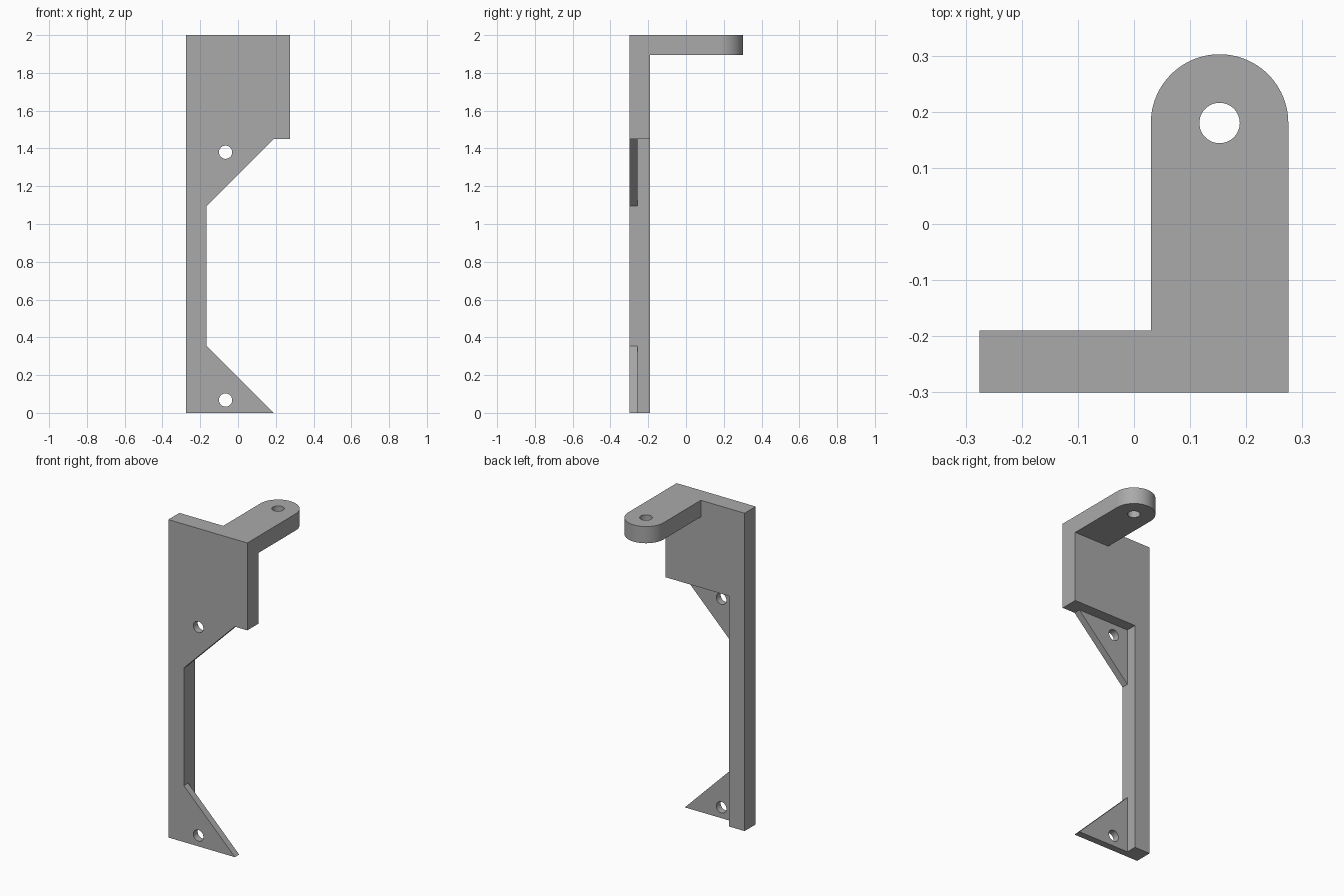
import bpy
import bmesh
from math import cos, sin, pi
from mathutils import Vector

cube = bpy.data.objects.get("Cube")
if cube:
    bpy.data.objects.remove(cube, do_unlink=True)

grey = bpy.data.materials.new("plain grey")
grey.use_nodes = True
colour = (0.4, 0.4, 0.4, 1)
grey.diffuse_color = colour
grey.node_tree.nodes["Principled BSDF"].inputs["Base Color"].default_value = colour

FRONT, BACK, GUSSET_BACK = -0.30, -0.19, -0.257
LEFT, RIGHT, POST_X = -0.275, 0.275, -0.167
ARM_X, ARM_Y, ARM_R = 0.1525, 0.18, 0.1225


def prism(name, outline, axis, start, end):
    """Extrude a 2D outline along y (outline in x, z) or z (outline in x, y)."""
    bm = bmesh.new()
    place = (lambda p: (p[0], start, p[1])) if axis == "y" else (lambda p: (p[0], p[1], start))
    face = bm.faces.new([bm.verts.new(place(p)) for p in outline])
    shift = Vector((0, end - start, 0)) if axis == "y" else Vector((0, 0, end - start))
    new = bmesh.ops.extrude_face_region(bm, geom=[face])["geom"]
    bmesh.ops.translate(bm, vec=shift, verts=[v for v in new if isinstance(v, bmesh.types.BMVert)])
    bmesh.ops.recalc_face_normals(bm, faces=bm.faces)
    mesh = bpy.data.meshes.new(name)
    bm.to_mesh(mesh)
    bm.free()
    mesh.materials.append(grey)
    obj = bpy.data.objects.new(name, mesh)
    bpy.context.scene.collection.objects.link(obj)
    return obj


def arc(cx, cy, radius, sweep, steps):
    return [(cx + radius * cos(sweep * i / steps), cy + radius * sin(sweep * i / steps))
            for i in range(steps + 1)]


def circle(cx, cy, radius):
    return arc(cx, cy, radius, 2 * pi, 48)[:-1]


def combine(target, other, operation):
    mod = target.modifiers.new(other.name, "BOOLEAN")
    mod.operation = operation
    mod.solver = "EXACT"
    mod.object = other
    bpy.context.view_layer.objects.active = target
    bpy.ops.object.modifier_apply(modifier=mod.name)
    bpy.data.objects.remove(other, do_unlink=True)


# Upright post with the wide upper plate
bracket = prism("bracket", [(LEFT, 0), (POST_X, 0), (POST_X, 1.45), (RIGHT, 1.45),
                            (RIGHT, 2), (LEFT, 2)], "y", FRONT, BACK)

# Thin triangular gussets, overlapping the post
inner = POST_X - 0.05
upper = prism("upper_gusset", [(inner, 1.095), (POST_X, 1.095), (0.188, 1.45), (0.188, 1.5),
                               (inner, 1.5)], "y", FRONT, GUSSET_BACK)
lower = prism("lower_gusset", [(inner, 0), (0.188, 0), (POST_X, 0.355), (inner, 0.355)],
              "y", FRONT, GUSSET_BACK)

# Rounded arm reaching back from the top
arm = prism("arm", [(ARM_X - ARM_R, BACK - 0.05), (RIGHT, BACK - 0.05)]
            + arc(ARM_X, ARM_Y, ARM_R, pi, 48), "z", 1.895, 2)
for part in (upper, lower, arm):
    combine(bracket, part, "UNION")

# Screw holes and the pivot hole
for z in (1.38, 0.068):
    combine(bracket, prism("screw_hole", circle(-0.066, z, 0.035), "y", -0.4, -0.2), "DIFFERENCE")
combine(bracket, prism("pivot_hole", circle(ARM_X, ARM_Y, 0.036), "z", 1.8, 2.1), "DIFFERENCE")

# Smooth round walls, crisp edges
bpy.ops.object.select_all(action="DESELECT")
bracket.select_set(True)
bpy.context.view_layer.objects.active = bracket
bpy.ops.object.shade_smooth_by_angle(angle=pi / 6)
